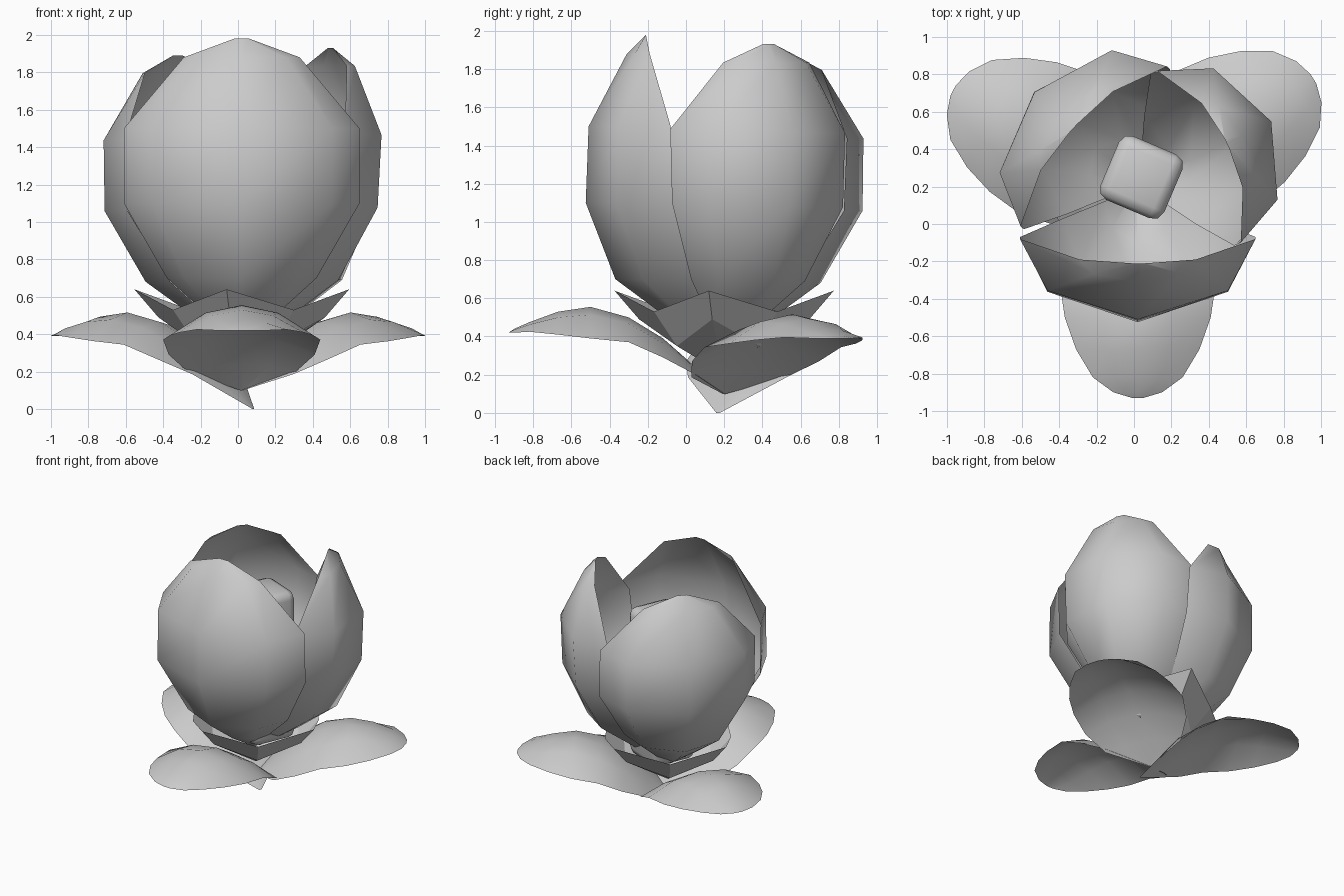
import bpy, bmesh, math
from mathutils import Matrix, Vector

cube = bpy.data.objects.get("Cube")
if cube:
    bpy.data.objects.remove(cube, do_unlink=True)

grey = bpy.data.materials.new("pale_grey")
grey.use_nodes = True
COLOUR = (0.6, 0.6, 0.6, 1)
grey.diffuse_color = COLOUR
grey.node_tree.nodes["Principled BSDF"].inputs["Base Color"].default_value = COLOUR

CENTRE = Vector((0.02, 0.2, 0))


def finish(name, bm, angle, smooth=True):
    """Turn a mesh built round the flower axis into a placed object."""
    bmesh.ops.remove_doubles(bm, verts=bm.verts, dist=0.001)
    bmesh.ops.rotate(bm, verts=bm.verts, matrix=Matrix.Rotation(math.radians(angle), 3, 'Z'))
    bmesh.ops.translate(bm, verts=bm.verts, vec=CENTRE)
    mesh = bpy.data.meshes.new(name)
    bm.to_mesh(mesh)
    bm.free()
    mesh.materials.append(grey)
    for p in mesh.polygons:
        p.use_smooth = smooth
    obj = bpy.data.objects.new(name, mesh)
    bpy.context.collection.objects.link(obj)


def loft(rows, closed=False):
    """Skin a list of equally long point rows with quads."""
    bm = bmesh.new()
    grid = [[bm.verts.new(p) for p in row] for row in rows]
    n = len(rows[0])
    for a, b in zip(grid, grid[1:]):
        for i in range(n if closed else n - 1):
            j = (i + 1) % n
            bm.faces.new((a[i], a[j], b[j], b[i]))
    return bm


# Cupped petals: height, middle radius, edge radius, half width
BASE = 0.34
PETAL = [(BASE, 0.04, 0.02, 0.02), (0.5, 0.3, 0.08, 0.18), (0.7, 0.57, 0.17, 0.4),
         (1.1, 0.725, 0.27, 0.63), (1.5, 0.71, 0.28, 0.63),
         (1.88, 0.51, 0.39, 0.31), (1.98, 0.41, 0.41, 0.04)]


def petal(name, angle, height=1.0, width=1.0, lean=0.0):
    rows = []
    for z, mid, edge, half in PETAL:
        up = (z - BASE) * height
        rows.append([(edge + (mid - edge) * math.cos(a) + lean * up,
                      half * width * math.sin(a), BASE + up)
                     for a in map(math.radians, (-90, -50, 0, 50, 90))])
    finish(name, loft(rows), angle)


petal("front_petal", -90)
petal("right_petal", 137.5, 0.945, 0.92, 0.035)
petal("left_petal", 26, 0.97, 0.81, 0.075)

# Arched outer leaves: reach, half width, ridge height, drop at the edge
LEAF = [(0.15, 0.29, 0.24, 0.04), (0.32, 0.39, 0.39, 0.1), (0.5, 0.42, 0.5, 0.13),
        (0.7, 0.39, 0.555, 0.165), (0.87, 0.33, 0.53, 0.12), (1.02, 0.24, 0.475, 0.05),
        (1.1, 0.13, 0.44, 0.02), (1.13, 0.03, 0.42, 0)]


def leaf(name, angle, base, start=0.0, size=1.0, height=1.0):
    rows = [[(start, 0.01 * s, base) for s in (1, 0.5, 0, -0.5, -1)]]
    for r, half, z, drop in LEAF:
        rows.append([(r * size, half * s, (z - drop * s * s) * height)
                     for s in (1, 0.5, 0, -0.5, -1)])
    finish(name, loft(rows), angle)


leaf("front_leaf", -90, 0.1)
leaf("right_leaf", 152.5, 0.0, -0.07, 0.985, 0.93)
leaf("left_leaf", 31.5, 0.1, 0.0, 0.975, 0.93)


# Four-pointed cup under the petals
def star(tip, notch, z_tip, z_notch):
    return [((tip, notch)[k % 2] * math.cos(math.pi * k / 4),
             (tip, notch)[k % 2] * math.sin(math.pi * k / 4),
             (z_tip, z_notch)[k % 2]) for k in range(8)]


cup = loft([star(0, 0, 0.2, 0.2), star(0.45, 0.31, 0.49, 0.35),
            star(0.58, 0.46, 0.64, 0.53)], closed=True)
finish("cup", cup, -8, smooth=False)

# Rounded square bud in the middle
bud = bmesh.new()
bmesh.ops.create_cube(bud, size=1, matrix=Matrix.Translation((0.02, 0.05, 0.99))
                      @ Matrix.Diagonal((0.37, 0.37, 1.18, 1)))
bmesh.ops.bevel(bud, geom=bud.edges[:], offset=0.06, segments=2, profile=0.5, affect='EDGES')
bmesh.ops.rotate(bud, verts=bud.verts, cent=(0.02, 0.05, 0),
                 matrix=Matrix.Rotation(math.radians(-23), 3, 'Z'))
finish("bud", bud, 0)
